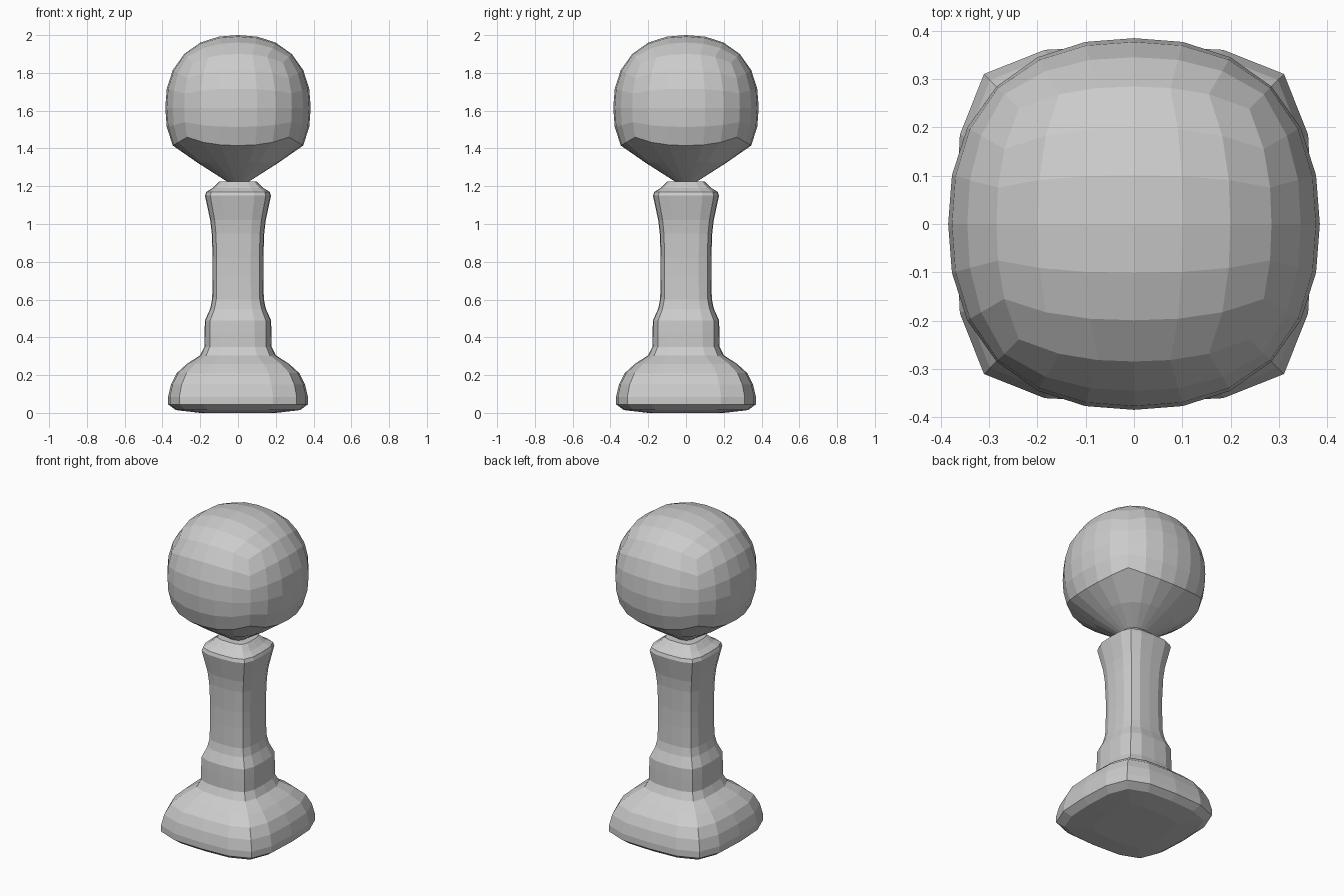
import bpy, bmesh, math
from mathutils import Vector

if "Cube" in bpy.data.objects:
    bpy.data.objects.remove(bpy.data.objects["Cube"])

grey = bpy.data.materials.new("plain_grey")
grey.use_nodes = True
COLOUR = (0.6, 0.6, 0.6, 1)
grey.diffuse_color = COLOUR
grey.node_tree.nodes["Principled BSDF"].inputs["Base Color"].default_value = COLOUR


def finish(bm, name):
    bmesh.ops.recalc_face_normals(bm, faces=bm.faces)
    mesh = bpy.data.meshes.new(name)
    bm.to_mesh(mesh)
    bm.free()
    mesh.materials.append(grey)
    obj = bpy.data.objects.new(name, mesh)
    bpy.context.collection.objects.link(obj)
    return obj


def soft_square():
    """Unit square outline with bowed sides, 16 points."""
    side = [(0.84, -0.84), (0.975, -0.5), (1, 0), (0.975, 0.5)]
    points = []
    for turn in range(4):
        for x, y in side:
            points.append((x, y))
        side = [(-y, x) for x, y in side]
    return points


# Pedestal: soft square section swept up a profile of (half width, height)
PROFILE = [(0.2, 0.0), (0.33, 0.015), (0.37, 0.045), (0.37, 0.085),
           (0.355, 0.15), (0.325, 0.21), (0.27, 0.26), (0.2, 0.305),
           (0.178, 0.35), (0.177, 0.43), (0.175, 0.49), (0.148, 0.55),
           (0.137, 0.6), (0.134, 0.72), (0.134, 0.82), (0.139, 0.95),
           (0.147, 1.02), (0.175, 1.15), (0.168, 1.17), (0.135, 1.19),
           (0.115, 1.21), (0.1, 1.225)]
bm = bmesh.new()
outline = soft_square()
rings = [[bm.verts.new((x * w, y * w, z)) for x, y in outline] for w, z in PROFILE]
for low, high in zip(rings, rings[1:]):
    for i in range(len(outline)):
        j = (i + 1) % len(outline)
        bm.faces.new((low[i], low[j], high[j], high[i]))
bm.faces.new(rings[0])
bm.faces.new(rings[-1])
finish(bm, "pedestal")

# Head: gridded cube rounded into a slightly boxy ball, open underneath
RADIUS, CENTRE, POWER = 0.385, 1.615, 2.3


def rounded(direction, radius):
    length = sum(abs(c) ** POWER for c in direction) ** (1 / POWER)
    return direction * (radius / length)


bm = bmesh.new()
bmesh.ops.create_cube(bm, size=2)
bmesh.ops.subdivide_edges(bm, edges=bm.edges[:], cuts=5, use_grid_fill=True)
underside = [f for f in bm.faces if f.calc_center_median().z < -0.99]
bmesh.ops.delete(bm, geom=underside, context="FACES")
for v in bm.verts:
    bottom = v.co.z < -0.99
    direction = Vector([math.tan(c * math.pi / 4) for c in v.co])
    if bottom:
        direction.z = 0
        v.co = rounded(direction, 0.215) + Vector((0, 0, 1.325))
    else:
        v.co = rounded(direction, RADIUS) + Vector((0, 0, CENTRE))

# Head tapers down into the neck
rim = [e for e in bm.edges if e.is_boundary]
new = bmesh.ops.extrude_edge_only(bm, edges=rim)["geom"]
for v in new:
    if isinstance(v, bmesh.types.BMVert):
        v.co = (v.co.x * 0.2, v.co.y * 0.2, 1.215)
bmesh.ops.holes_fill(bm, edges=[e for e in bm.edges if e.is_boundary], sides=0)
finish(bm, "head")
